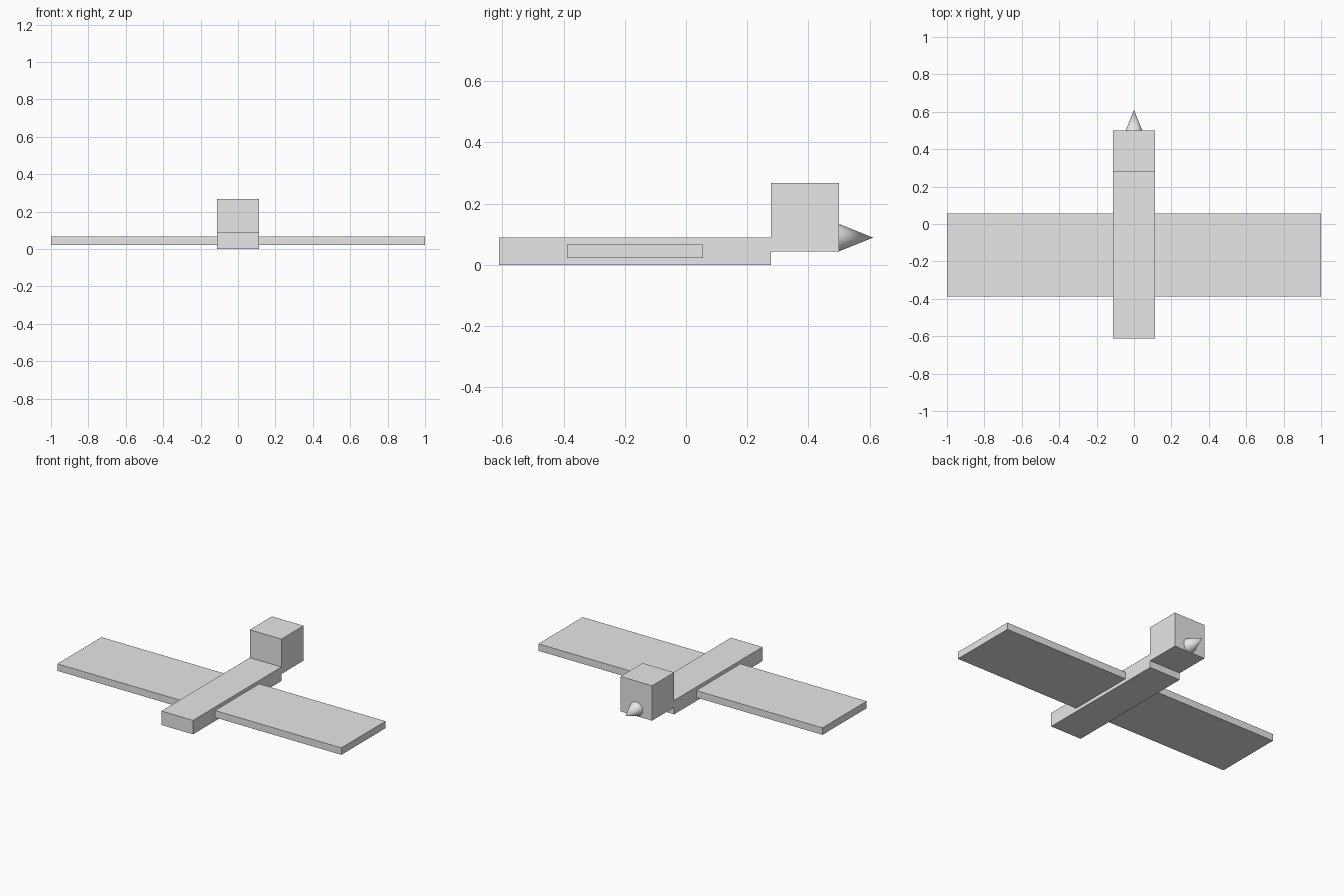
import bpy
import math

if "Cube" in bpy.data.objects:
    bpy.data.objects.remove(bpy.data.objects["Cube"])

grey = bpy.data.materials.new("light grey")
grey.diffuse_color = (0.8, 0.8, 0.8, 1)
grey.use_nodes = True
grey.node_tree.nodes["Principled BSDF"].inputs["Base Color"].default_value = grey.diffuse_color

U = 2 / 9  # base unit: body width


def box(name, size, centre):
    bpy.ops.mesh.primitive_cube_add(size=1, location=centre)
    ob = bpy.context.object
    ob.name = name
    ob.scale = size
    bpy.ops.object.transform_apply(location=False, rotation=False, scale=True)
    ob.data.materials.append(grey)
    return ob


# Long flat body, resting on the ground
box("body", (U, 4 * U, 0.4 * U), (0, -0.75 * U, 0.2 * U))

# One thin slab running through the body forms both wings
box("wings", (9 * U, 2 * U, 0.2 * U), (0, -0.75 * U, 0.2 * U))

# Cube head touching the body's end
box("head", (U, U, U), (0, 1.75 * U, 0.7 * U))

# Cone beak pointing to +y
bpy.ops.mesh.primitive_cone_add(vertices=32, radius1=0.2 * U, radius2=0, depth=0.5 * U,
                                location=(0, 2.5 * U, 0.4 * U),
                                rotation=(-math.pi / 2, 0, 0))
beak = bpy.context.object
beak.name = "beak"
beak.data.materials.append(grey)
bpy.ops.object.shade_smooth_by_angle(angle=math.radians(40))
